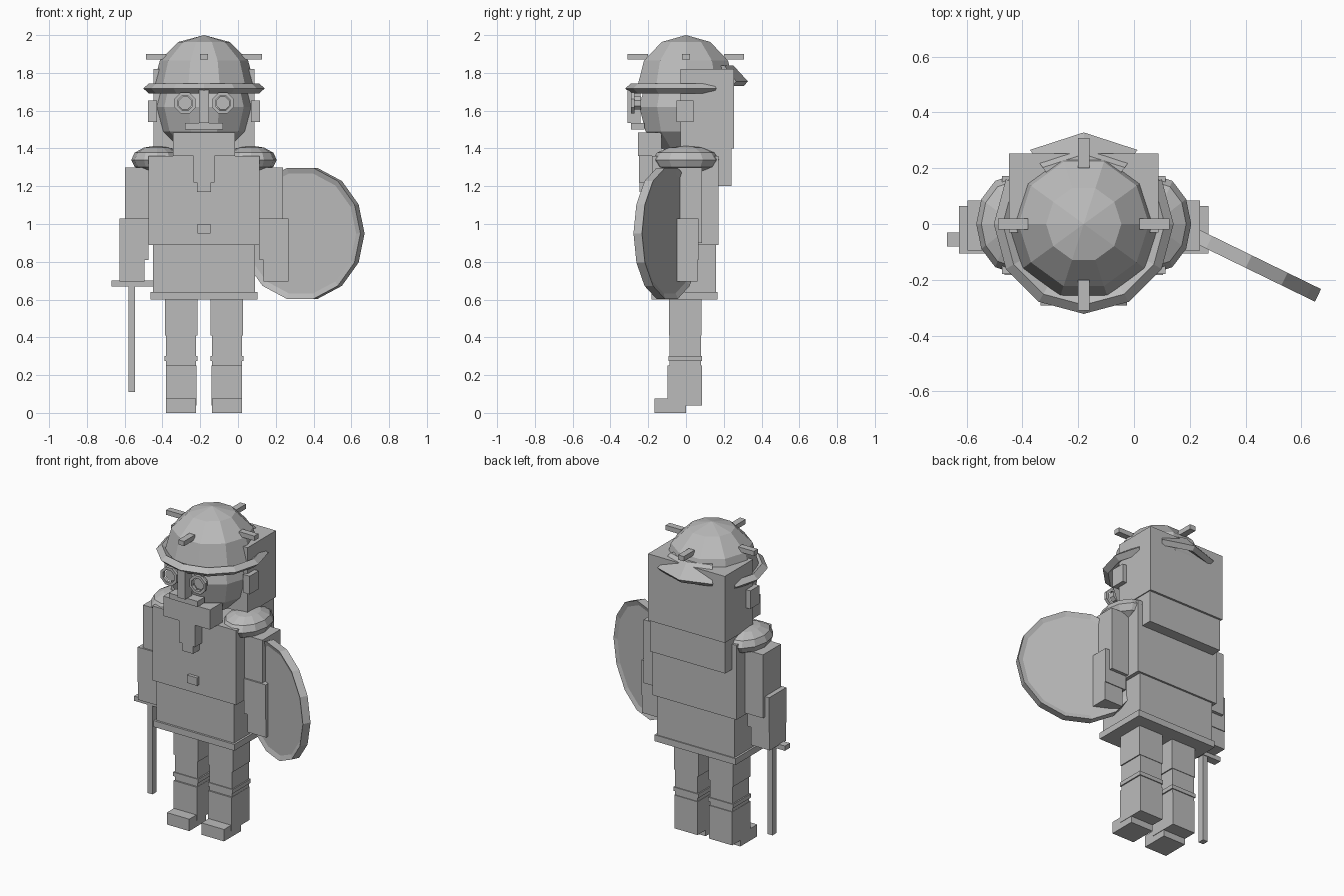
import bpy, bmesh
from math import sin, cos, pi, radians
from mathutils import Matrix

cube = bpy.data.objects.get("Cube")
if cube:
    bpy.data.objects.remove(cube, do_unlink=True)

CX = -0.18  # centre line of the figure
grey = bpy.data.materials.new("plain_grey")
grey.use_nodes = True
tone = (0.5, 0.5, 0.5, 1)
grey.diffuse_color = tone
grey.node_tree.nodes["Principled BSDF"].inputs["Base Color"].default_value = tone


def finish(name, bm):
    bmesh.ops.recalc_face_normals(bm, faces=bm.faces)
    mesh = bpy.data.meshes.new(name)
    bm.to_mesh(mesh)
    bm.free()
    mesh.materials.append(grey)
    obj = bpy.data.objects.new(name, mesh)
    bpy.context.collection.objects.link(obj)
    return obj


def box(name, x, y, z):
    """Box from (low, high) ranges, x measured from the centre line."""
    bm = bmesh.new()
    bmesh.ops.create_cube(bm, size=1)
    for v in bm.verts:
        for i, (lo, hi) in enumerate((x, y, z)):
            v.co[i] = lo + (hi - lo) * (v.co[i] + 0.5)
        v.co.x += CX
    return finish(name, bm)


def pair(name, x, y, z):
    box("left_" + name, x, y, z)
    box("right_" + name, (-x[1], -x[0]), y, z)


def ball(name, x, z, scale, segments=10, dome=False):
    bm = bmesh.new()
    bmesh.ops.create_uvsphere(bm, u_segments=segments, v_segments=6, radius=1)
    if dome:
        low = [v for v in bm.verts if v.co.z < -0.01]
        bmesh.ops.delete(bm, geom=low, context="VERTS")
    # one corner faces straight forward
    turn = Matrix.Rotation(pi / 2, 4, "Z")
    move = Matrix.Translation((CX + x, 0, z))
    bm.transform(move @ Matrix.Diagonal((*scale, 1)) @ turn)
    return finish(name, bm)


def sweep(name, profile, start, end, steps):
    """Turn a closed (radius, height) profile through part of a circle."""
    bm = bmesh.new()
    rings = []
    for i in range(steps + 1):
        a = radians(start + (end - start) * i / steps)
        rings.append([bm.verts.new((CX + r * cos(a), r * sin(a), z)) for r, z in profile])
    n = len(profile)
    for a, b in zip(rings, rings[1:]):
        for j in range(n):
            bm.faces.new((a[j], a[(j + 1) % n], b[(j + 1) % n], b[j]))
    bm.faces.new(rings[0])
    bm.faces.new(rings[-1])
    return finish(name, bm)


def goggle(name, x):
    """Flat ring around a round eye."""
    for part, r, depth, y in (("_eye", 0.037, 0.035, -0.255), ("_rim", 0.06, 0.02, -0.282)):
        bm = bmesh.new()
        bmesh.ops.create_cone(bm, cap_ends=True, segments=8, radius1=r, radius2=r, depth=depth)
        if part == "_rim":
            caps = [f for f in bm.faces if abs(f.normal.z) > 0.9]
            bmesh.ops.inset_region(bm, faces=caps, thickness=0.018)
            inner = [f for f in caps if f.is_valid]
            loops = [e for f in inner for e in f.edges]
            bmesh.ops.delete(bm, geom=inner, context="FACES_ONLY")
            bmesh.ops.bridge_loops(bm, edges=loops)
        bm.transform(Matrix.Translation((CX + x, y, 1.64)) @ Matrix.Rotation(pi / 2, 4, "X")
                     @ Matrix.Rotation(pi / 8, 4, "Z"))
        finish(name + part, bm)


# Head and face
ball("head", 0, 1.62, (0.26, 0.26, 0.26))
goggle("left_goggle", 0.1)
goggle("right_goggle", -0.1)
box("nose", (-0.027, 0.027), (-0.31, -0.24), (1.535, 1.71))
box("moustache", (-0.1, 0.1), (-0.29, -0.22), (1.5, 1.535))
box("beard", (-0.163, 0.163), (-0.255, -0.13), (1.36, 1.485))
box("beard_middle", (-0.056, 0.056), (-0.25, -0.15), (1.22, 1.36))
box("beard_tip", (-0.038, 0.038), (-0.245, -0.15), (1.17, 1.22))
pair("ear", (0.25, 0.297), (-0.05, 0.04), (1.54, 1.655))

# Hair block behind the head
box("hair", (-0.268, 0.268), (-0.03, 0.253), (1.4, 1.82))
box("hair_bottom", (-0.262, 0.262), (0.1, 0.24), (1.2, 1.4))

# Helmet with brim, neck guard and four studs
ball("helmet", 0, 1.73, (0.27, 0.27, 0.27), dome=True)
sweep("brim", ((0.25, 1.72), (0.29, 1.745), (0.322, 1.718), (0.29, 1.69)), -210, 30, 8)
sweep("neck_guard", ((0.2, 1.84), (0.25, 1.84), (0.328, 1.755), (0.305, 1.73), (0.22, 1.79)), 54, 126, 2)
pair("helmet_stud", (0.2, 0.308), (-0.02, 0.02), (1.87, 1.9))
box("front_stud", (-0.02, 0.02), (-0.31, -0.2), (1.87, 1.9))
box("back_stud", (-0.02, 0.02), (0.2, 0.308), (1.87, 1.9))

# Body
box("torso", (-0.293, 0.293), (-0.18, 0.172), (0.89, 1.36))
box("skirt", (-0.27, 0.27), (-0.17, 0.16), (0.64, 0.89))
box("hem", (-0.283, 0.283), (-0.183, 0.167), (0.6, 0.64))
box("buckle", (-0.035, 0.035), (-0.2, -0.17), (0.95, 1.0))

# Arms and shoulder guards
for side, s in (("left", 1), ("right", -1)):
    ball(side + "_shoulder_guard", s * 0.25, 1.34, (0.135, 0.178, 0.075), 12)
pair("upper_arm", (0.293, 0.417), (-0.095, 0.085), (0.9, 1.3))
pair("forearm", (0.295, 0.447), (-0.105, 0.065), (0.81, 1.03))
pair("hand", (0.315, 0.447), (-0.1, 0.06), (0.695, 0.81))

# Legs
pair("thigh", (0.035, 0.207), (-0.09, 0.083), (0.41, 0.62))
pair("shin", (0.042, 0.2), (-0.087, 0.08), (0.25, 0.41))
pair("boot_strap", (0.034, 0.208), (-0.093, 0.086), (0.275, 0.3))
pair("boot", (0.04, 0.202), (-0.097, 0.085), (0.04, 0.25))
pair("shoe", (0.043, 0.2), (-0.168, 0.0), (0, 0.075))

# Sword held point down in the right hand
box("sword_guard", (-0.49, -0.27), (-0.08, -0.03), (0.67, 0.7))
box("sword_blade", (-0.4, -0.365), (-0.075, -0.035), (0.11, 0.68))

# Round shield on the left arm, with a raised rim on both sides
bm = bmesh.new()
bmesh.ops.create_cone(bm, cap_ends=True, segments=14, radius1=0.355, radius2=0.355, depth=0.05)
caps = [f for f in bm.faces if abs(f.normal.z) > 0.9]
bmesh.ops.inset_region(bm, faces=caps, thickness=0.03)
for f in caps:
    for v in f.verts:
        v.co.z *= 0.6
flat_top = max(v.co.y for v in bm.verts) - max(v.co.x for v in bm.verts)
bm.transform(Matrix.Translation((0.34, -0.1, 0.95)) @ Matrix.Rotation(radians(-26), 4, "Z")
             @ Matrix.Rotation(pi / 2, 4, "X")
             @ Matrix.Rotation(pi / 14 if flat_top > 0 else 0, 4, "Z"))
finish("shield", bm)
